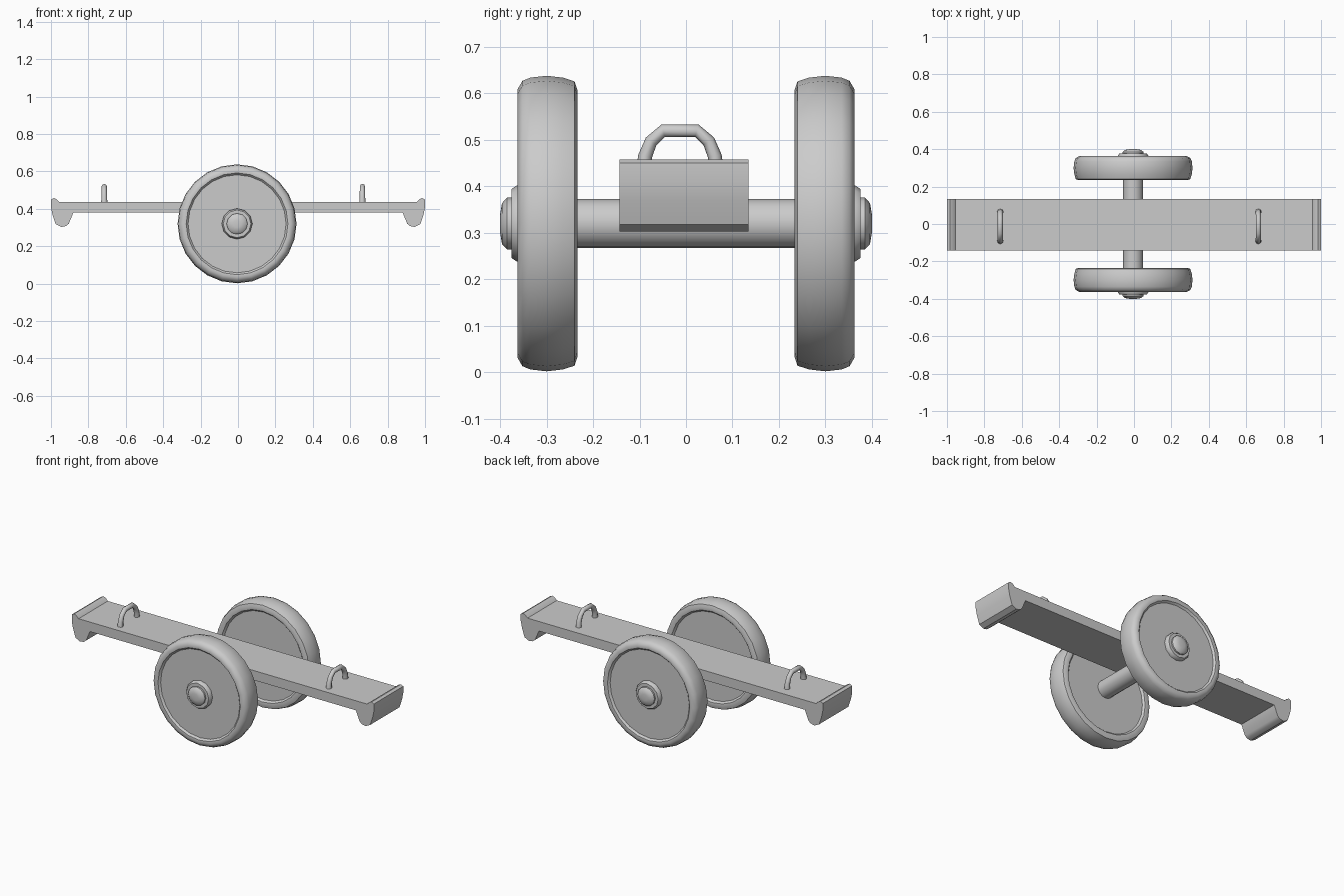
import bpy, bmesh, math
from mathutils import Matrix, Vector

cube = bpy.data.objects.get("Cube")
if cube:
    bpy.data.objects.remove(cube, do_unlink=True)

grey = bpy.data.materials.new("plain grey")
grey.use_nodes = True
GREY = (0.6, 0.6, 0.6, 1)
grey.diffuse_color = GREY
grey.node_tree.nodes["Principled BSDF"].inputs["Base Color"].default_value = GREY

AXLE_X, AXLE_Z = -0.005, 0.32


def finish(bm, name, angle):
    bmesh.ops.recalc_face_normals(bm, faces=bm.faces)
    mesh = bpy.data.meshes.new(name)
    bm.to_mesh(mesh)
    bm.free()
    mesh.materials.append(grey)
    obj = bpy.data.objects.new(name, mesh)
    bpy.context.collection.objects.link(obj)
    bpy.ops.object.select_all(action='DESELECT')
    obj.select_set(True)
    bpy.context.view_layer.objects.active = obj
    bpy.ops.object.shade_smooth_by_angle(angle=math.radians(angle))
    return obj


def lathe(name, profile, sides, side=1, angle=40):
    """Spin (radius, distance along y) points around the axle line."""
    bm = bmesh.new()
    verts = [bm.verts.new((r, side * y, 0)) for r, y in profile]
    edges = [bm.edges.new(pair) for pair in zip(verts, verts[1:])]
    bmesh.ops.spin(bm, geom=verts + edges, cent=(0, 0, 0), axis=(0, 1, 0),
                   angle=math.tau, steps=sides)
    bmesh.ops.remove_doubles(bm, verts=bm.verts, dist=0.0001)
    bmesh.ops.translate(bm, verts=bm.verts, vec=(AXLE_X, 0, AXLE_Z))
    return finish(bm, name, angle)


# Wheels with rounded tread and shallow recessed discs, plus stepped hubs
wheel = [(0, 0.247), (0.262, 0.247), (0.272, 0.236), (0.288, 0.234),
         (0.306, 0.24), (0.314, 0.265), (0.318, 0.3), (0.314, 0.335),
         (0.307, 0.352), (0.288, 0.363), (0.272, 0.361), (0.262, 0.35), (0, 0.35)]
hub_washer = [(0, 0.34), (0.082, 0.34), (0.082, 0.364), (0.074, 0.376), (0, 0.376)]
hub_cap = [(0, 0.37), (0.056, 0.37), (0.056, 0.385), (0.044, 0.396), (0.02, 0.4), (0, 0.4)]
for label, side in (("front", -1), ("back", 1)):
    lathe(label + "_wheel", wheel, 24, side)
    lathe(label + "_hub_washer", hub_washer, 12, side)
    lathe(label + "_hub_cap", hub_cap, 12, side)

# Axle
lathe("axle", [(0, -0.3), (0.053, -0.3), (0.053, 0.3), (0, 0.3)], 16)

# Plank with lipped, hooked ends: half outline mirrored in x, extruded along y
lower = [(0.88, 0.38), (0.905, 0.32), (0.92, 0.308), (0.945, 0.303), (0.975, 0.318), (0.992, 0.37)]
upper = [(1, 0.41), (1, 0.45), (0.985, 0.458), (0.97, 0.452), (0.955, 0.437)]
half = lower + upper
outline = half + [(-x, z) for x, z in reversed(half)]
bm = bmesh.new()
face = bm.faces.new([bm.verts.new((x, -0.143, z)) for x, z in outline])
ext = bmesh.ops.extrude_face_region(bm, geom=[face])
bmesh.ops.translate(bm, vec=(0, 0.277, 0),
                    verts=[g for g in ext["geom"] if isinstance(g, bmesh.types.BMVert)])
finish(bm, "plank", 35)

# Grab handles: rings swept along a half arch, mirrored about the handle centre
arch = [(0.078, 0.43, 0.017), (0.075, 0.465, 0.015), (0.062, 0.497, 0.014), (0.036, 0.52, 0.014)]
path = [(-y, z, r) for y, z, r in arch] + list(reversed(arch))
SIDES = 8
for label, x in (("right_handle", -0.715), ("left_handle", 0.665)):
    bm = bmesh.new()
    rings = []
    for i, (y, z, r) in enumerate(path):
        a, b = path[max(i - 1, 0)], path[min(i + 1, len(path) - 1)]
        along = Vector((0, b[0] - a[0], b[1] - a[1])).normalized()
        if i in (0, len(path) - 1):
            along = Vector((0, 0, 1 if i == 0 else -1))
        across = along.cross(Vector((1, 0, 0)))
        centre = Vector((x, y - 0.013, z))
        rings.append([bm.verts.new(centre + r * (
            Vector((1, 0, 0)) * math.cos(t) + across * math.sin(t)))
            for t in (math.tau * k / SIDES for k in range(SIDES))])
    for low, high in zip(rings, rings[1:]):
        for k in range(SIDES):
            n = (k + 1) % SIDES
            bm.faces.new((low[k], low[n], high[n], high[k]))
    bm.faces.new(rings[0])
    bm.faces.new(rings[-1])
    finish(bm, label, 50)
